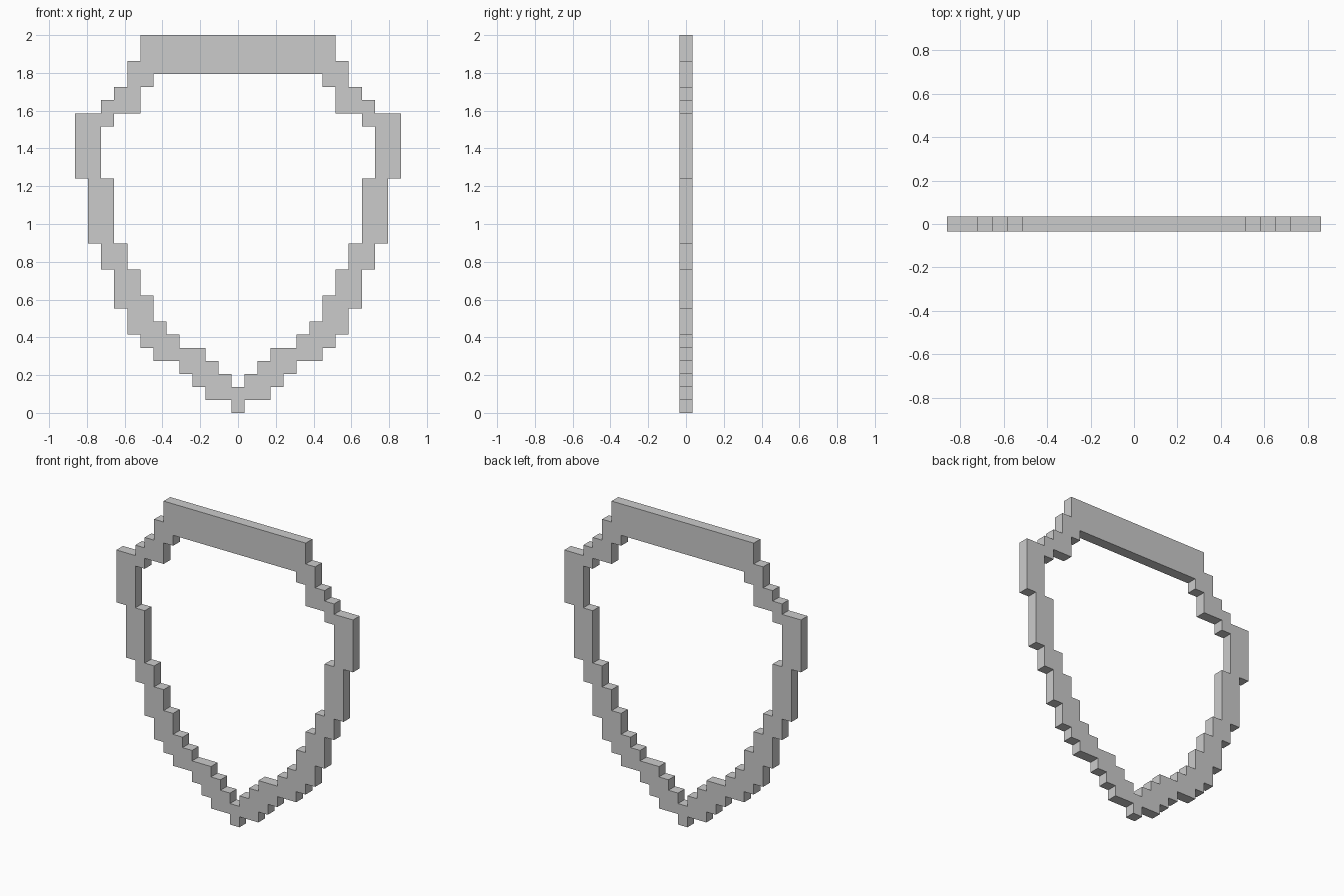
import bpy, bmesh, math

if "Cube" in bpy.data.objects:
    bpy.data.objects.remove(bpy.data.objects["Cube"])

CELL = 2 / 29  # size of one block; the frame is 29 blocks tall

# Steps from bottom to top: (height in blocks, half width in blocks)
OUTER = [(0, .5), (1, 2.5), (2, 3.5), (3, 4.5), (4, 6.5), (5, 7.5), (6, 8.5),
         (8, 9.5), (11, 10.5), (13, 11.5), (18, 12.5), (23, 10.5), (24, 9.5),
         (25, 8.5), (27, 7.5)]
INNER = [(2, .5), (3, 1.5), (4, 2.5), (5, 4.5), (6, 5.5), (7, 6.5), (9, 7.5),
         (11, 8.5), (13, 9.5), (18, 10.5), (22, 9.5), (23, 7.5), (25, 6.5)]


def stepped_outline(steps, top):
    """Right-hand staircase going up, then its mirror image coming down."""
    ends = [z for z, _ in steps[1:]] + [top]
    right = []
    for (z, w), z_end in zip(steps, ends):
        right += [(w * CELL, z * CELL), (w * CELL, z_end * CELL)]
    return right + [(-x, z) for x, z in reversed(right)]


def add_loop(curve, points):
    spline = curve.splines.new('POLY')
    spline.points.add(len(points) - 1)
    for p, (x, z) in zip(spline.points, points):
        p.co = (x, z, 0, 1)
    spline.use_cyclic_u = True


# Flat profile with a hole, extruded one block deep and stood upright
curve = bpy.data.curves.new("shield_frame", 'CURVE')
curve.dimensions = '2D'
curve.fill_mode = 'BOTH'
curve.extrude = CELL / 2
add_loop(curve, stepped_outline(OUTER, 29))
add_loop(curve, stepped_outline(INNER, 26))
frame = bpy.data.objects.new("shield_frame", curve)
frame.rotation_euler.x = math.pi / 2
bpy.context.collection.objects.link(frame)

# Turn into a clean, flat-shaded solid
bpy.context.view_layer.objects.active = frame
frame.select_set(True)
bpy.ops.object.convert(target='MESH')
bpy.ops.object.transform_apply(rotation=True)
frame = bpy.context.object
bm = bmesh.new()
bm.from_mesh(frame.data)
bmesh.ops.remove_doubles(bm, verts=bm.verts, dist=1e-4)
bmesh.ops.recalc_face_normals(bm, faces=bm.faces)
for f in bm.faces:
    f.smooth = False
bmesh.ops.dissolve_limit(bm, angle_limit=0.01, verts=bm.verts, edges=bm.edges)
bmesh.ops.triangulate(bm, faces=[f for f in bm.faces if len(f.verts) > 4])
bm.to_mesh(frame.data)
bm.free()
